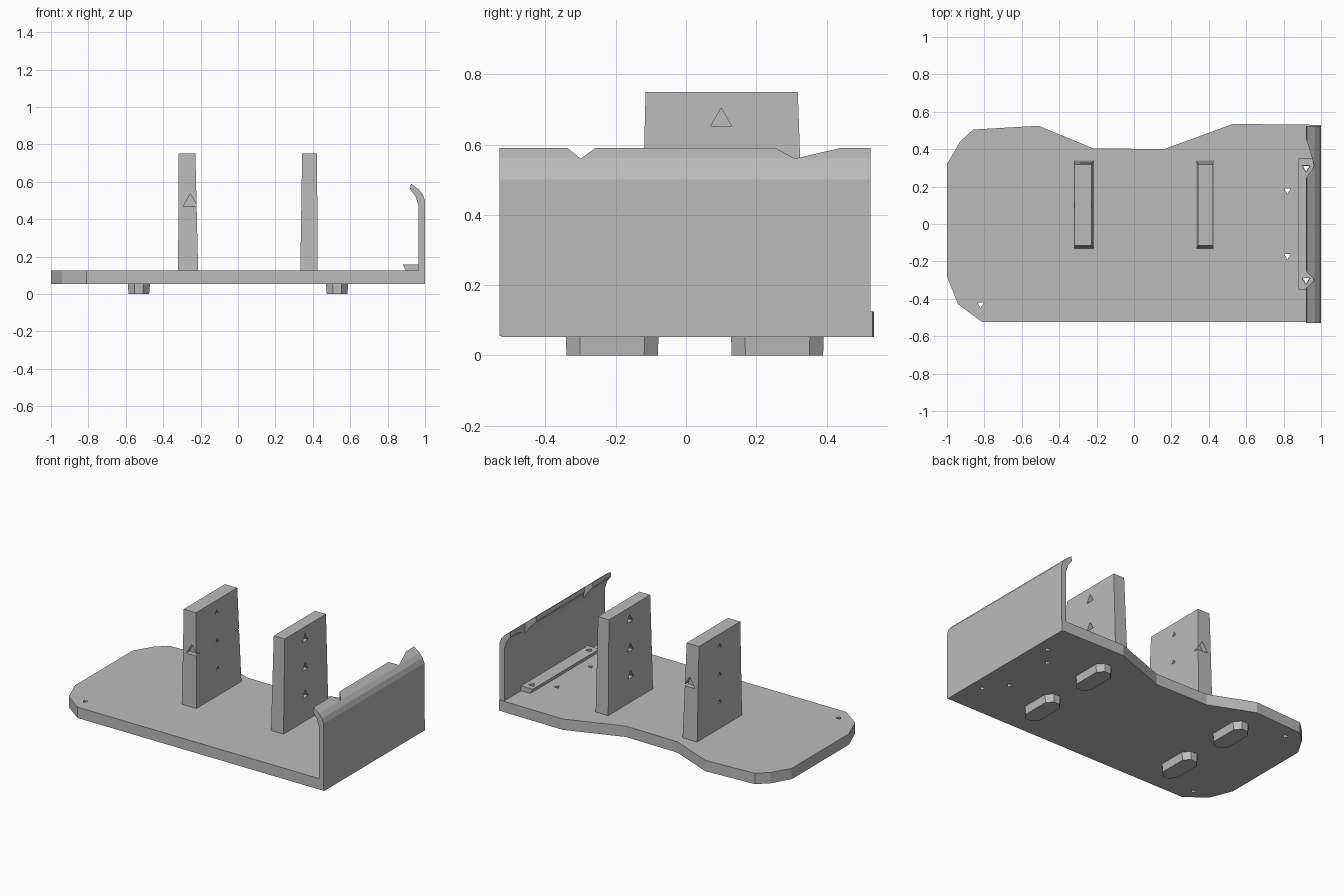
import bpy, bmesh, math
from mathutils import Matrix, Vector

if "Cube" in bpy.data.objects:
    bpy.data.objects.remove(bpy.data.objects["Cube"])

grey = bpy.data.materials.new("plain grey")
grey.use_nodes = True
COLOUR = (0.5, 0.5, 0.5, 1)
grey.diffuse_color = COLOUR
grey.node_tree.nodes["Principled BSDF"].inputs["Base Color"].default_value = COLOUR


def finish(name, bm):
    bmesh.ops.recalc_face_normals(bm, faces=bm.faces)
    mesh = bpy.data.meshes.new(name)
    bm.to_mesh(mesh)
    bm.free()
    mesh.materials.append(grey)
    obj = bpy.data.objects.new(name, mesh)
    bpy.context.collection.objects.link(obj)
    return obj


def loft(name, bottom, top):
    """Solid between two matching loops of 3D points."""
    bm = bmesh.new()
    a = [bm.verts.new(p) for p in bottom]
    b = [bm.verts.new(p) for p in top]
    bm.faces.new(a)
    bm.faces.new(b)
    for i in range(len(a)):
        j = (i + 1) % len(a)
        bm.faces.new((a[i], a[j], b[j], b[i]))
    return finish(name, bm)


def slab(name, outline, z0, z1):
    return loft(name, [(x, y, z0) for x, y in outline], [(x, y, z1) for x, y in outline])


def rect(x0, x1, y0, y1, z):
    return [(x0, y0, z), (x1, y0, z), (x1, y1, z), (x0, y1, z)]


def pin(centre, axis, radius, depth):
    """Three-sided hole cutter."""
    bm = bmesh.new()
    turn = Vector(axis).to_track_quat('Z', 'Y').to_matrix().to_4x4()
    bmesh.ops.create_cone(bm, cap_ends=True, segments=3, radius1=radius, radius2=radius,
                          depth=depth, matrix=Matrix.Translation(centre) @ turn)
    return finish("hole_cutter", bm)


def cut(obj, cutters):
    for c in cutters:
        mod = obj.modifiers.new("cut", 'BOOLEAN')
        mod.operation = 'DIFFERENCE'
        mod.solver = 'EXACT'
        mod.object = c
        c.hide_render = True
    bpy.context.view_layer.update()
    graph = bpy.context.evaluated_depsgraph_get()
    mesh = bpy.data.meshes.new_from_object(obj.evaluated_get(graph))
    obj.modifiers.clear()
    obj.data = mesh
    for c in cutters:
        bpy.data.objects.remove(c)


# Base board with clipped corners and a waisted back edge
outline = [(-1, -0.28), (-0.94, -0.43), (-0.81, -0.525), (1, -0.525), (1, 0.53),
           (0.53, 0.535), (0.16, 0.4), (-0.22, 0.405), (-0.51, 0.525),
           (-0.86, 0.505), (-0.93, 0.44), (-1, 0.32)]
base = slab("base_board", outline, 0.053, 0.125)
UP = (0, 0, 1)
holes = [pin((x, y, 0.09), UP, 0.02, 0.3)
         for x, y in ((-0.82, -0.43), (0.82, 0.18), (0.82, -0.17), (0.92, 0.3), (0.92, -0.3))]
holes.append(pin((-0.82, 0.42, 0.05), UP, 0.02, 0.06))
cut(base, holes)

# End wall with an inward curled lip, swept along y
profile = [(1, 0.055), (1, 0.5), (0.988, 0.532), (0.965, 0.56), (0.925, 0.59),
           (0.92, 0.56), (0.95, 0.52), (0.965, 0.47), (0.965, 0.1)]
wall = loft("end_wall", [(x, -0.53, z) for x, z in profile], [(x, 0.525, z) for x, z in profile])
notches = [slab("notch_cutter", [(0.9, a), (0.965, m), (0.9, b)], 0.5, 0.7)
           for a, m, b in ((0.22, 0.31, 0.52), (-0.36, -0.3, -0.23))]
cut(wall, notches)

# Mounting flange at the foot of the wall
flange = loft("wall_flange", rect(0.9, 0.97, -0.35, 0.35, 0.12), rect(0.88, 0.97, -0.35, 0.35, 0.158))
cut(flange, [pin((0.92, y, 0.14), UP, 0.025, 0.2) for y in (-0.3, 0.3)])


# Two upright posts with pitted faces
def post(name, low, high, radius):
    obj = loft(name, rect(*low, -0.13, 0.34, 0.12), rect(*high, -0.115, 0.318, 0.75))
    pits = [pin((x, 0.1, z), (1, 0, 0), radius, 0.06)
            for x in (high[0], high[1]) for z in (0.3, 0.48, 0.67)]
    return obj, pits


left_post, pits = post("left_post", (0.333, 0.425), (0.343, 0.423), 0.034)
cut(left_post, pits)
right_post, pits = post("right_post", (-0.32, -0.213), (-0.318, -0.228), 0.018)
pits += [pin((-0.255, y, 0.49), (0, 1, 0), 0.045, 0.07) for y in (-0.122, 0.329)]
cut(right_post, pits)

# Four feet with pointed ends
for side, x in (("left", 0.53), ("right", -0.53)):
    for end, y in (("front", -0.21), ("back", 0.26)):
        def ring(w, h, z):
            shape = [(-w, -h * 0.7), (-w * 0.4, -h), (w * 0.4, -h), (w, -h * 0.7),
                     (w, h * 0.7), (w * 0.4, h), (-w * 0.4, h), (-w, h * 0.7)]
            return [(x + dx, y + dy, z) for dx, dy in shape]
        loft(f"{end}_{side}_foot", ring(0.055, 0.13, 0), ring(0.06, 0.132, 0.06))
